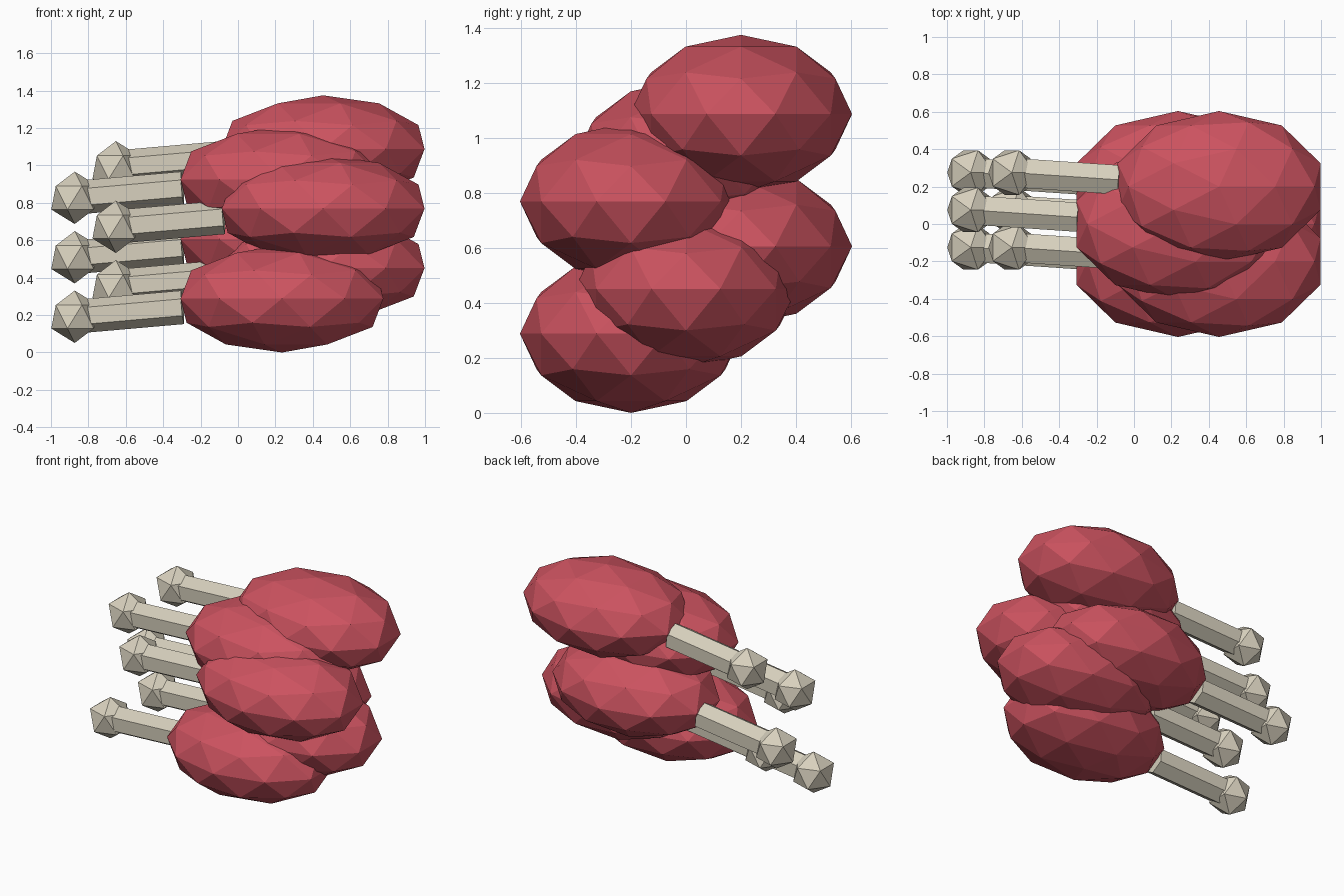
import bpy
import bmesh
import math
from mathutils import Matrix, Vector

cube = bpy.data.objects.get("Cube")
if cube:
    bpy.data.objects.remove(cube, do_unlink=True)


def make_material(name, rgb):
    mat = bpy.data.materials.new(name)
    mat.use_nodes = True
    color = (*rgb, 1.0)
    mat.diffuse_color = color
    mat.node_tree.nodes["Principled BSDF"].inputs["Base Color"].default_value = color
    return mat


def add_object(name, bm, mat, matrix):
    mesh = bpy.data.meshes.new(name)
    bm.to_mesh(mesh)
    bm.free()
    mesh.materials.append(mat)
    obj = bpy.data.objects.new(name, mesh)
    obj.matrix_world = matrix
    bpy.context.collection.objects.link(obj)
    return obj


def add_ball(name, center, radii, subdivisions, mat):
    bm = bmesh.new()
    bmesh.ops.create_icosphere(bm, subdivisions=subdivisions, radius=1.0)
    bmesh.ops.scale(bm, vec=radii, verts=bm.verts)
    return add_object(name, bm, mat, Matrix.Translation(center))


def add_rod(name, start, end, radius, mat):
    # Six-sided rod with one edge line facing up
    axis = end - start
    bm = bmesh.new()
    bmesh.ops.create_cone(bm, cap_ends=True, segments=6, radius1=radius,
                          radius2=radius, depth=axis.length)
    if max(v.co.y for v in bm.verts) < radius * 0.95:
        bmesh.ops.rotate(bm, verts=bm.verts,
                         matrix=Matrix.Rotation(math.radians(30), 3, 'Z'))
    turn = axis.to_track_quat('Z', 'Y').to_matrix().to_4x4()
    return add_object(name, bm, mat, Matrix.Translation((start + end) / 2) @ turn)


meat_red = make_material("meat red", (0.60, 0.085, 0.115))
bone_cream = make_material("bone cream", (0.68, 0.63, 0.51))

MEAT_RADII = (0.57, 0.404, 0.288)
KNOB_OFFSET = Vector((-1.108, 0.075, -0.097))
BONE_END = 0.48   # fraction of the way from meat centre to knob


def add_drumstick(label, center):
    # Meat, bone shaft and rounded bone end
    knob = center + KNOB_OFFSET
    add_ball(label + "_meat", center, MEAT_RADII, 2, meat_red)
    add_rod(label + "_bone", knob, center + KNOB_OFFSET * BONE_END, 0.09, bone_cream)
    add_ball(label + "_bone_knob", knob, (0.14, 0.14, 0.14), 1, bone_cream)


# Two interleaved stacks of three, each rising in even steps
STACKS = {
    "inner": (0.235, 0.288, (-0.2, 0.2, 0.0)),
    "outer": (0.455, 0.451, (0.0, -0.2, 0.2)),
}
for stack, (x, base, rows) in STACKS.items():
    for level, (word, y) in enumerate(zip(("low", "middle", "high"), rows)):
        add_drumstick(f"{stack}_{word}", Vector((x, y, base + 0.318 * level)))
